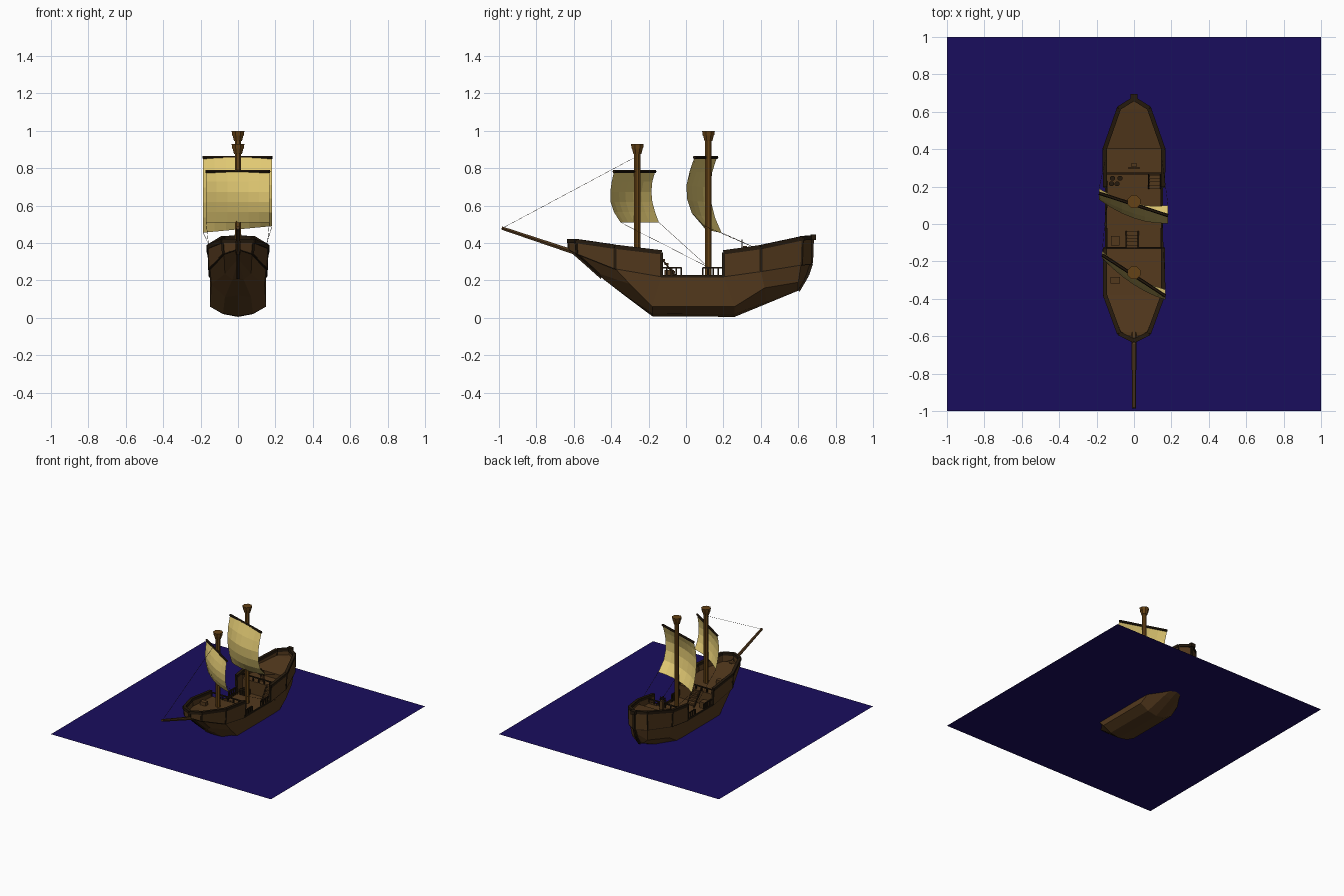
import bpy, bmesh, math
from mathutils import Vector, Matrix

if "Cube" in bpy.data.objects:
    bpy.data.objects.remove(bpy.data.objects["Cube"])


def material(name, rgb):
    m = bpy.data.materials.new(name)
    m.diffuse_color = (*rgb, 1)
    m.use_nodes = True
    m.node_tree.nodes["Principled BSDF"].inputs["Base Color"].default_value = m.diffuse_color
    return m


WOOD = material("wood", (0.085, 0.04, 0.012))
TRIM = material("dark_trim", (0.018, 0.010, 0.004))
SPAR = material("mast_wood", (0.13, 0.055, 0.008))
SAIL = material("canvas", (0.75, 0.58, 0.17))
SEA = material("sea", (0.010, 0.004, 0.11))


def finish(name, bm, mat, mirror=False, solid=0):
    bmesh.ops.recalc_face_normals(bm, faces=bm.faces[:])
    me = bpy.data.meshes.new(name)
    bm.to_mesh(me)
    bm.free()
    me.materials.append(mat)
    ob = bpy.data.objects.new(name, me)
    bpy.context.collection.objects.link(ob)
    if mirror:
        ob.modifiers.new("mirror", 'MIRROR').use_clip = True
    if solid:
        s = ob.modifiers.new("thickness", 'SOLIDIFY')
        s.thickness, s.offset = solid, 0
    return ob


def loft(name, rows, mat, mirror=False, solid=0):
    """Skin a grid of points, row by row."""
    bm = bmesh.new()
    grid = [[bm.verts.new(p) for p in r] for r in rows]
    for a, b in zip(grid, grid[1:]):
        for i in range(len(a) - 1):
            bm.faces.new((a[i], a[i + 1], b[i + 1], b[i]))
    return finish(name, bm, mat, mirror, solid)


def bars(name, segs, r, mat, sides=4, r2=None, mirror=False):
    """Straight bars between pairs of points; four sides give square beams."""
    bm = bmesh.new()
    for a, b in segs:
        a, b = Vector(a), Vector(b)
        d = b - a
        m = (Matrix.Translation((a + b) / 2) @ d.to_track_quat('Z', 'Y').to_matrix().to_4x4()
             @ Matrix.Rotation(math.pi / sides, 4, 'Z'))
        bmesh.ops.create_cone(bm, cap_ends=True, segments=sides, radius1=r,
                              radius2=r if r2 is None else r2, depth=d.length, matrix=m)
    return finish(name, bm, mat, mirror)


def boxes(name, items, mat):
    bm = bmesh.new()
    for c, s in items:
        bmesh.ops.create_cube(bm, size=1, matrix=Matrix.Translation(c) @ Matrix.Diagonal((*s, 1)))
    return finish(name, bm, mat)


def chain(pts):
    return list(zip(pts, pts[1:]))


# Hull lines from bow to stern, half breadth
rail = [(0, -.625, .41), (.08, -.585, .41), (.155, -.38, .38), (.155, -.13, .35),
        (.155, .2, .35), (.157, .4, .378), (.08, .62, .425), (0, .67, .43)]
deck = [(0, -.625, .37), (.075, -.58, .345), (.15, -.38, .265), (.15, -.13, .222),
        (.15, .2, .222), (.15, .4, .25), (.08, .615, .285), (0, .67, .29)]
bilge = [(0, -.56, .315), (.07, -.46, .235), (.142, -.3, .18), (.15, -.18, .06),
         (.15, .26, .06), (.142, .42, .16), (.07, .6, .19), (0, .655, .25)]
floor = [(0, -.55, .305), (.03, -.44, .205), (.07, -.31, .11), (.08, -.18, .022),
         (.08, .26, .02), (.06, .43, .085), (.03, .6, .155), (0, .65, .235)]
keel = [(0, -.545, .30), (0, -.45, .215), (0, -.33, .12), (0, -.18, .008),
        (0, .26, .005), (0, .43, .075), (0, .6, .145), (0, .65, .23)]

loft("lower_hull", [deck, bilge, floor, keel], WOOD, mirror=True)
loft("bow_bulwark", [rail[:4], deck[:4]], WOOD, True, .014)
loft("stern_bulwark", [rail[4:], deck[4:]], WOOD, True, .014)

# Dark rails, strakes, ribs, stem and stern posts
bars("cap_rail", chain(rail[:4]) + chain(rail[4:]), .016, TRIM, mirror=True)
bars("strake", chain(deck), .008, TRIM, mirror=True)
bars("ribs", [(rail[i], deck[i]) for i in (1, 2, 3, 4, 5, 6)], .011, TRIM, mirror=True)
bars("stem_post", chain([keel[1], keel[0], deck[0], rail[0]]), .013, TRIM)
bars("stern_post", chain([keel[6], keel[7], deck[7], (0, .675, .43)]), .013, TRIM)
boxes("stern_knob", [((0, .68, .43), (.04, .03, .03))], TRIM)


def deck_plate(name, half):
    left = [(-x, y, z) for x, y, z in half]
    loft(name, [half, left], WOOD)


# Decks and bulkheads
deck_plate("waist_deck", [(.148, -.13, .205), (.148, .27, .205)])
deck_plate("fore_deck", [(.01, -.615, .35), (.076, -.578, .35), (.15, -.38, .325), (.15, -.13, .31)])
deck_plate("quarter_deck", [(.15, .27, .31), (.15, .4, .31), (.15, .4, .35),
                            (.076, .612, .385), (.005, .662, .39)])
boxes("bulkheads", [((0, -.13, .258), (.3, .012, .105)), ((0, .27, .258), (.3, .012, .105))], WOOD)

# Railings at the deck breaks and beside the waist
rails = []
for y in (-.13, .27):
    rails.append(((-.15, y, .345), (.15, y, .345)))
    rails += [((x * .05, y, .31), (x * .05, y, .345)) for x in range(-3, 4)]
for y0, y1 in ((-.13, -.025), (.09, .2)):
    for x in (-.145, .145):
        rails.append(((x, y0, .268), (x, y1, .268)))
        rails += [((x, y0 + (y1 - y0) * i / 4, .21), (x, y0 + (y1 - y0) * i / 4, .268)) for i in range(5)]
bars("railings", rails, .006, TRIM)

# Stairs up to the raised decks
steps = []
for x, y0, dy in ((-.01, -.05, -.018), (.11, .2, .017)):
    for i in range(5):
        h = .022 * (i + 1)
        steps.append(((x, y0 + dy * i, .205 + h - .005), (.06, .02, .01)))
boxes("stairs", steps, WOOD)
bars("stair_sides", [((x, a, .205), (x, b, .315)) for x, a, b in
                     ((-.042, -.04, -.13), (.022, -.04, -.13), (.078, .19, .27), (.142, .19, .27))], .006, TRIM)

# Cargo on deck
bars("barrels", [((x, y, .205), (x, y, .245)) for x, y in
                 ((-.12, .215), (-.09, .215), (-.075, .245), (-.115, .245))], .014, TRIM, 8)
boxes("crates", [((-.1, -.09, .23), (.045, .05, .05)), ((-.1, -.3, .335), (.05, .035, .03))], WOOD)

# Steering wheel
hub = Vector((0, .3, .385))
ring = [hub + Vector((math.cos(i * math.pi / 4), 0, math.sin(i * math.pi / 4))) * .024 for i in range(9)]
bars("steering_wheel", chain(ring) + [(hub + (p - hub) * 1.35, hub) for p in ring[:8]], .004, TRIM)
boxes("wheel_stand", [((0, .315, .345), (.025, .02, .08))], WOOD)

# Masts with lookout cups, and bowsprit
for name, y, top in (("fore", -.26, .93), ("main", .12, 1.0)):
    bars(name + "_mast", [((0, y, .2), (0, y, top - .03))], .0185, SPAR, 8)
    bars(name + "_lookout", [((0, y, top - .055), (0, y, top - .025))], .023, SPAR, 8, .031)
    bars(name + "_lookout_rim", [((0, y, top - .026), (0, y, top))], .033, SPAR, 8, .037)
bars("bowsprit", [((0, -.58, .345), (0, -.985, .48))], .014, WOOD, 6, .010)


def sail(name, left, right, z0, zl, zr, belly, profile):
    """Billowing sail hung on a yard between two plan points."""
    left, right = Vector((*left, z0)), Vector((*right, z0))
    rows = []
    n = len(profile) - 1
    for j, off in enumerate(profile):
        row = []
        for i in range(7):
            u, v = i / 6, j / n
            p = left.lerp(right, u)
            p.z += v * (zl + (zr - zl) * u - z0)
            p.y += off[0] + (off[1] - off[0]) * u
            p.y -= belly * (1 - (2 * u - 1) ** 2) * min(1, .25 + 2 * v)
            row.append(p)
        rows.append(row)
    loft(name + "_sail", rows, SAIL)
    bars(name + "_yard", [(left, right)], .009, TRIM, 6)
    return rows[-1][0], rows[-1][-1]


ml, mr = sail("main", (-.187, .165), (.182, .045), .858, .455, .49, .035,
              [(0, 0), (-.025, -.025), (-.035, -.042), (-.03, -.04), (-.01, -.015), (.025, .055)])
fl, fr = sail("fore", (-.17, -.165), (.168, -.385), .782, .51, .51, .03,
              [(0, 0), (-.015, -.012), (-.02, -.02), (-.015, -.018), (0, 0), (.02, .035)])

# Rigging lines
bars("rigging", [((0, -.26, .865), (0, -.98, .48)),
                 (fr, (.145, .12, .27)), (fl, (-.145, .12, .27)),
                 (mr, (.145, .38, .37)), (ml, (-.145, .38, .37))], .0012, TRIM, 4)

# Water sheet
loft("water", [[(-1, -1, .105), (1, -1, .105)], [(-1, 1, .105), (1, 1, .105)]], SEA)
